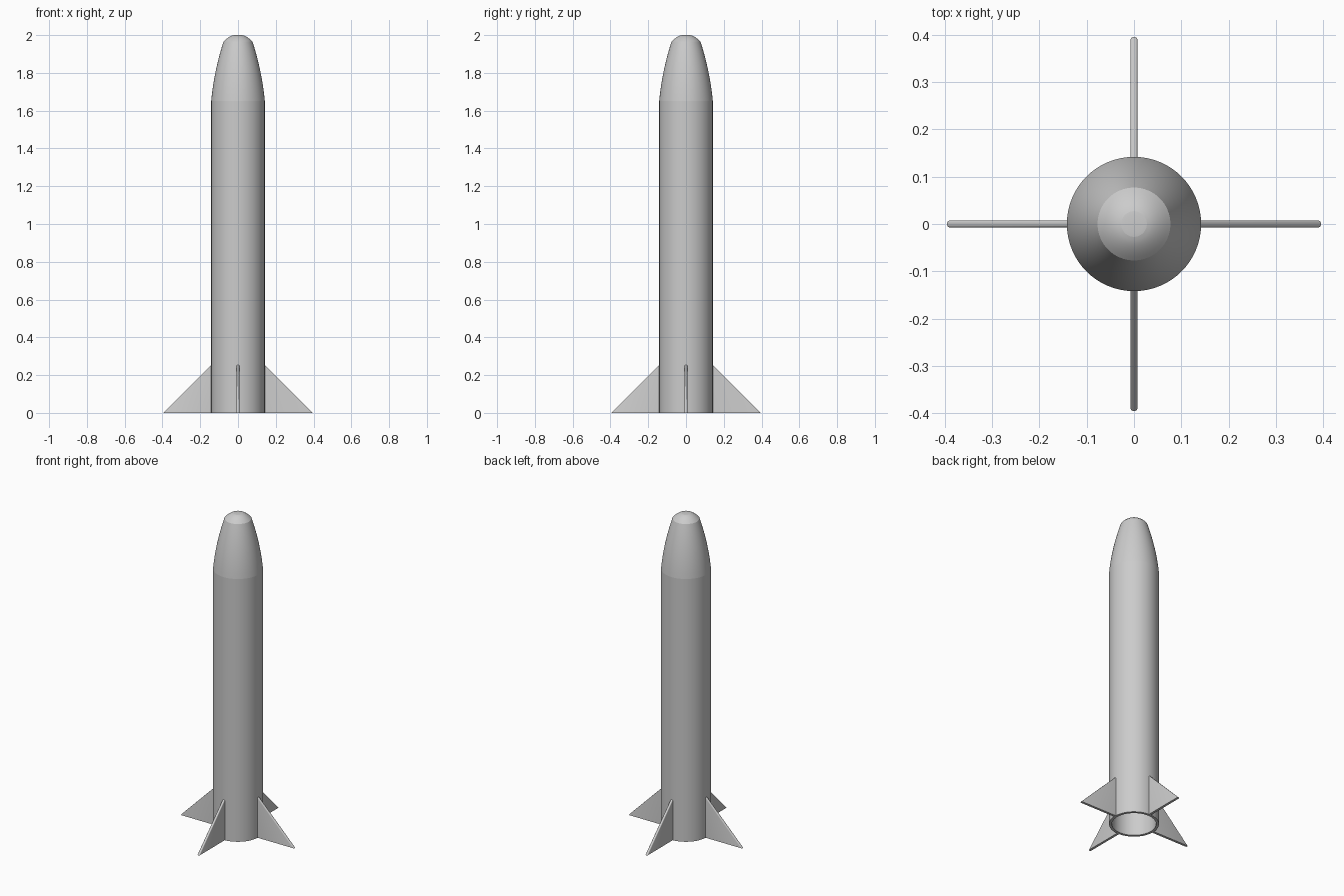
import bpy, bmesh, math
from mathutils import Matrix

cube = bpy.data.objects.get("Cube")
if cube:
    bpy.data.objects.remove(cube, do_unlink=True)

RADIUS, WALL = 0.142, 0.016
SHOULDER, NOSE_EDGE, TOP = 1.65, 1.965, 2.0
NOSE_RADIUS, TIP_RADIUS = 0.077, 0.02

grey = bpy.data.materials.new("light grey")
grey.use_nodes = True
color = (0.6, 0.6, 0.6, 1)
grey.diffuse_color = color
grey.node_tree.nodes["Principled BSDF"].inputs["Base Color"].default_value = color


def finish(name, bm, angle):
    """Turn a bmesh into a grey object with sharp edges kept."""
    bmesh.ops.recalc_face_normals(bm, faces=bm.faces)
    mesh = bpy.data.meshes.new(name)
    bm.to_mesh(mesh)
    bm.free()
    mesh.materials.append(grey)
    obj = bpy.data.objects.new(name, mesh)
    bpy.context.collection.objects.link(obj)
    bpy.ops.object.select_all(action="DESELECT")
    obj.select_set(True)
    bpy.context.view_layer.objects.active = obj
    bpy.ops.object.shade_smooth_by_angle(angle=math.radians(angle))
    return obj


def lathe(name, profile, closed=False, angle=9):
    """Revolve (radius, height) points around the z axis."""
    bm = bmesh.new()
    verts = [bm.verts.new((r, 0, z)) for r, z in profile]
    pairs = list(zip(verts, verts[1:]))
    if closed:
        pairs.append((verts[-1], verts[0]))
    edges = [bm.edges.new(p) for p in pairs]
    bmesh.ops.spin(bm, geom=verts + edges, cent=(0, 0, 0), axis=(0, 0, 1),
                   angle=math.tau, steps=64, use_duplicate=False)
    bmesh.ops.remove_doubles(bm, verts=bm.verts, dist=0.0001)
    return finish(name, bm, angle)


def nose_curve(inset, steps=10):
    """Gently bulging taper from the shoulder to the blunt cap."""
    points = []
    for i in range(steps + 1):
        t = i / steps
        r = RADIUS + (NOSE_RADIUS - RADIUS) * t + 0.036 * t * (1 - t)
        points.append((r - inset, SHOULDER + (NOSE_EDGE - SHOULDER) * t))
    return points


# Hollow body tube
inner = RADIUS - WALL
lathe("body_tube", [(RADIUS, 0), (RADIUS, SHOULDER), (inner, SHOULDER), (inner, 0)],
      closed=True)

# Hollow tapered nose with a sharp rim under the cap
outer = nose_curve(0)
lathe("nose_cone", outer + nose_curve(WALL)[::-1], closed=True)

# Domed cap with a small flat tip
dome = []
for i in range(9):
    t = i / 8
    r = NOSE_RADIUS + (TIP_RADIUS - NOSE_RADIUS) * t
    dome.append((r, TOP - (TOP - NOSE_EDGE) * ((r - TIP_RADIUS) / (NOSE_RADIUS - TIP_RADIUS)) ** 1.7))
lathe("nose_cap", dome + [(0, TOP)])

# Four triangular fins with rounded leading edges
HALF = 0.0075
outline = [(inner + 0.008, 0), (0.395, 0), (RADIUS, 0.253), (inner + 0.008, 0.253)]
for i, name in enumerate(["left_fin", "back_fin", "right_fin", "front_fin"]):
    bm = bmesh.new()
    face = bm.faces.new([bm.verts.new((x, -HALF, z)) for x, z in outline])
    side = bmesh.ops.extrude_face_region(bm, geom=[face])
    moved = [v for v in side["geom"] if isinstance(v, bmesh.types.BMVert)]
    bmesh.ops.translate(bm, verts=moved, vec=(0, 2 * HALF, 0))
    bmesh.ops.recalc_face_normals(bm, faces=bm.faces)
    slanted = [e for e in bm.edges
               if abs(e.verts[0].co.x - e.verts[1].co.x) > 0.1
               and abs(e.verts[0].co.z - e.verts[1].co.z) > 0.1]
    bmesh.ops.bevel(bm, geom=slanted, offset=0.005, segments=3, profile=0.5,
                    affect="EDGES", clamp_overlap=True)
    bmesh.ops.transform(bm, matrix=Matrix.Rotation(i * math.pi / 2, 4, "Z"), verts=bm.verts)
    finish(name, bm, 35)
